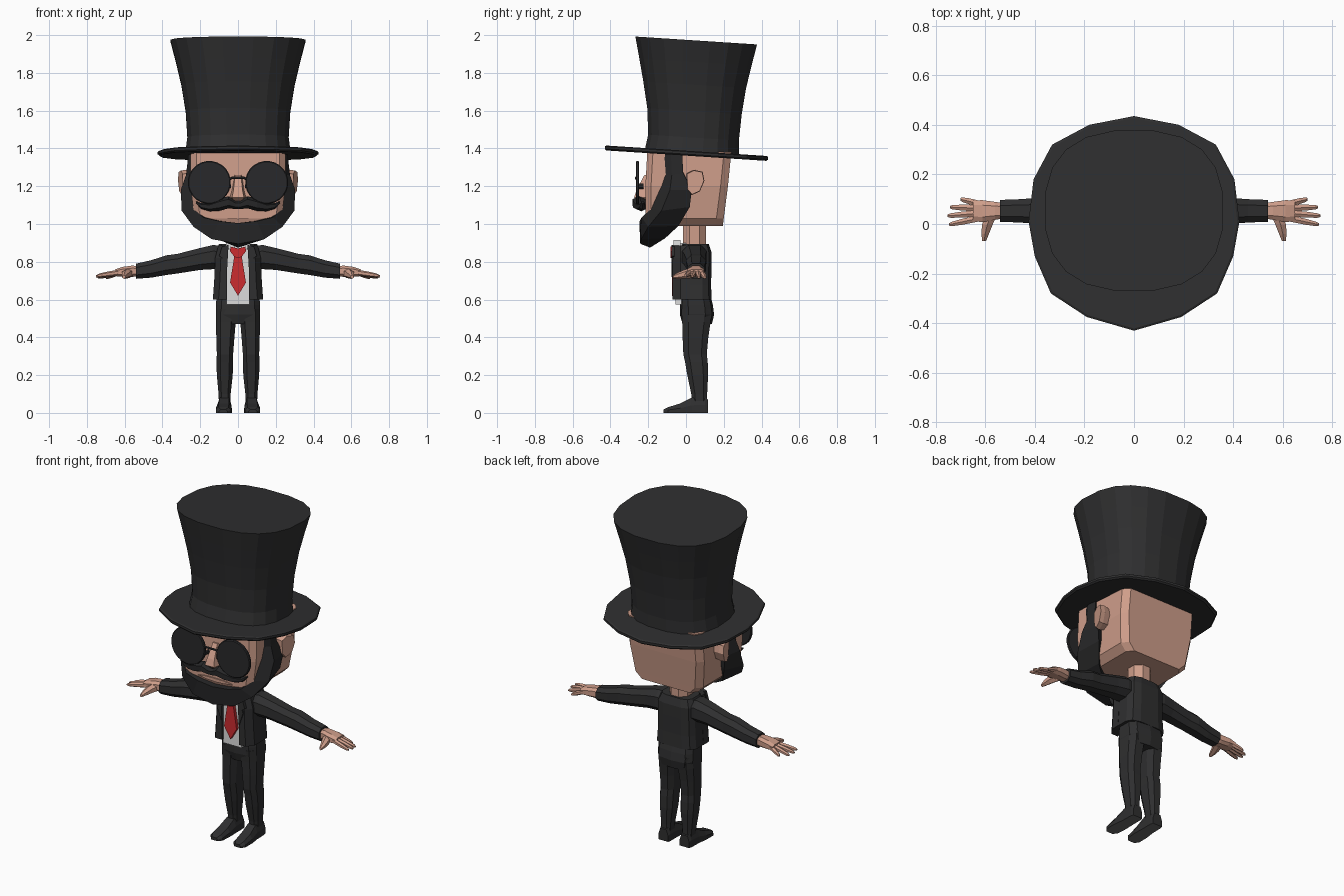
import bpy
import bmesh
import math
from mathutils import Vector

cube = bpy.data.objects.get("Cube")
if cube:
    bpy.data.objects.remove(cube, do_unlink=True)


def material(name, r, g, b):
    m = bpy.data.materials.new(name)
    m.use_nodes = True
    m.diffuse_color = (r, g, b, 1)
    m.node_tree.nodes["Principled BSDF"].inputs["Base Color"].default_value = (r, g, b, 1)
    return m


CLOTH = material("charcoal cloth", .028, .028, .029)
HAIR = material("black hair", .02, .02, .021)
SKIN = material("skin", .62, .34, .255)
WHITE = material("white shirt", .72, .72, .72)
RED = material("red tie", .6, .025, .03)
SOLE = material("grey sole", .13, .13, .13)
BLACK = material("black lens", .022, .022, .024)


def loft(name, rings, mat):
    """Skin a list of equal-length point rings and cap both ends."""
    bm = bmesh.new()
    loops = [[bm.verts.new(p) for p in ring] for ring in rings]
    n = len(loops[0])
    for a, b in zip(loops, loops[1:]):
        for i in range(n):
            j = (i + 1) % n
            bm.faces.new((a[i], a[j], b[j], b[i]))
    bm.faces.new(loops[0])
    bm.faces.new(loops[-1])
    bmesh.ops.recalc_face_normals(bm, faces=bm.faces)
    me = bpy.data.meshes.new(name)
    bm.to_mesh(me)
    bm.free()
    me.materials.append(mat)
    ob = bpy.data.objects.new(name, me)
    bpy.context.collection.objects.link(ob)
    return ob


def ring(axis, at, c1, c2, r1, r2, n=8, square=.6):
    """Rounded-square ring across an axis, with flat sides on the axes."""
    pts = []
    for i in range(n):
        t = 2 * math.pi * (i + .5) / n
        c, s = math.cos(t), math.sin(t)
        top = math.cos(math.pi / n) ** square
        u = c1 + r1 * math.copysign(abs(c) ** square, c) / top
        v = c2 + r2 * math.copysign(abs(s) ** square, s) / top
        pts.append({"x": (at, u, v), "y": (u, at, v), "z": (u, v, at)}[axis])
    return pts


def plate(name, outline, y0, y1, mat):
    return loft(name, [[(x, y, z) for x, z in outline] for y in (y0, y1)], mat)


def mirrored(half):
    """Close a half outline by reflecting it across x = 0."""
    return half + [(-x, z) for x, z in reversed(half) if x > 0]


def tilt(points, slope=.065):
    return [(x, y, z - slope * y) for x, y, z in points]


# Top hat: pointed brim and flared crown, both leaning back
brim = mirrored([(0, .435), (.18, .40), (.33, .32), (.405, .18), (.425, .01),
                 (.40, -.13), (.335, -.28), (.19, -.375), (0, -.43)])
loft("hat_brim", [tilt([(x * k, y * k, z) for x, y in brim])
                  for z, k in ((1.362, .98), (1.37, 1), (1.383, 1), (1.388, .98))], CLOTH)
crown = [(1.37, .28, .25, .03), (1.46, .268, .24, .04), (1.6, .277, .25, .045),
         (1.74, .30, .272, .046), (1.86, .328, .297, .05), (1.975, .358, .322, .054)]
loft("hat_crown", [tilt(ring("z", z, 0, cy, rx, ry, 20, .8)) for z, rx, ry, cy in crown], CLOTH)

# Head: box with cut corners, tapering to the jaw


def head_ring(z, hx, front, back, cut):
    half = [(hx - cut, back), (hx, back - cut * 1.3), (hx, front + cut), (hx - cut, front)]
    return [(x, y, z) for x, y in mirrored(half)]


loft("head", [head_ring(.99, .19, -.2, .195, .03), head_ring(1.03, .23, -.215, .2, .03),
              head_ring(1.2, .252, -.215, .222, .03), head_ring(1.38, .25, -.205, .24, .03)], SKIN)
loft("neck", [ring("z", z, 0, .045, .06, .062, 8, 1) for z in (.86, 1.02)], SKIN)
loft("nose", [[(-w, -.2, z), (-w * .7, y, z), (w * .7, y, z), (w, -.2, z)]
              for z, w, y in ((1.115, .028, -.24), (1.14, .045, -.275),
                              (1.18, .034, -.262), (1.26, .022, -.22))], SKIN)
plate("lips", mirrored([(0, 1.045), (.06, 1.045), (.115, 1.037), (.06, 1.028), (0, 1.025)]),
      -.222, -.2, SKIN)
ear = [(.0, 1.27), (.04, 1.29), (.09, 1.28), (.1, 1.23), (.075, 1.17), (.03, 1.15), (.005, 1.18)]
for side, s in (("left", 1), ("right", -1)):
    loft(side + "_ear", [[(s * (x + (y - .05) * lean), .05 + (y - .05) * k, 1.22 + (z - 1.22) * k)
                          for y, z in ear]
                         for x, k, lean in ((.23, .8, 0), (.28, .95, .2), (.305, .9, .25))], SKIN)

# Beard: one strap from sideburn to chin to sideburn
# each station gives the front, outer and back edge
stations = [((.243, -.125, 1.375), (.262, -.08, 1.375), (.258, -.02, 1.375)),
            ((.245, -.115, 1.26), (.275, -.075, 1.26), (.27, -.015, 1.27)),
            ((.245, -.15, 1.16), (.303, -.085, 1.18), (.285, .03, 1.18)),
            ((.235, -.185, 1.08), (.298, -.13, 1.07), (.27, .02, 1.09)),
            ((.185, -.235, 1.035), (.235, -.2, .985), (.22, -.04, .99)),
            ((.1, -.245, 1.015), (.14, -.237, .92), (.12, -.11, .925)),
            ((0, -.247, 1.005), (0, -.242, .895), (0, -.19, .875))]


def beard_ring(front, outer, back, s):
    inner = (back[0] * .8, back[1] - .02, back[2] + .05)
    top = (front[0] * .85, front[1] + .05, front[2])
    return [(s * x, y, z) for x, y, z in (front, outer, back, inner, top)]


loft("beard", [beard_ring(*st, 1) for st in stations]
     + [beard_ring(*st, -1) for st in reversed(stations[:-1])], HAIR)

# Moustache: curling taper on both sides
wing = [(.222, 1.115, .005), (.195, 1.095, .013), (.15, 1.09, .02),
        (.1, 1.102, .028), (.05, 1.115, .028), (.012, 1.1, .018)]
sections = [(x, z, r) for x, z, r in wing] + [(-x, z, r) for x, z, r in reversed(wing)]
loft("moustache", [ring("x", x, -.255 + abs(x) * .12, z, r * 1.25, r, 6, 1)
                   for x, z, r in sections], HAIR)

# Round dark glasses with a bridge
for side, s in (("left", 1), ("right", -1)):
    loft(side + "_lens", [ring("y", y, s * .152, 1.22, r, r, 24, 1)
                          for y, r in ((-.266, .108), (-.262, .113), (-.252, .113), (-.248, .108))], BLACK)
    loft(side + "_nose_pad", [ring("y", y, s * .042, 1.2, .006, .012, 6, 1)
                              for y in (-.26, -.225)], BLACK)
loft("glasses_bridge", [ring("x", x, y, z, .006, .006, 6, 1) for x, y, z in
                        ((-.06, -.256, 1.23), (-.03, -.265, 1.245),
                         (.03, -.265, 1.245), (.06, -.256, 1.23))], BLACK)

# Jacket body, open front panels, shirt, collar and tie
loft("jacket_body", [ring("z", z, 0, cy, rx, ry, 12, .55) for z, rx, ry, cy in
                     ((.6, .132, .09, .045), (.68, .125, .088, .045), (.78, .122, .092, .043),
                      (.85, .122, .088, .047), (.895, .1, .07, .05))], CLOTH)
plate("shirt", mirrored([(0, .9), (.055, .9), (.062, .72), (.062, .575), (0, .575)]),
      -.055, .0, WHITE)
for side, s in (("left", 1), ("right", -1)):
    loft(side + "_jacket_front", [[(s * x, y, z) for x, y in
                                   ((inner, front), (outer - .03, front), (outer, -.03), (outer, .02), (inner, .0))]
                                  for z, inner, outer, front in
                                  ((.6, .058, .133, -.072), (.7, .058, .126, -.072),
                                   (.82, .06, .121, -.07), (.885, .05, .105, -.06))], CLOTH)
    plate(side + "_lapel", [(s * x, z) for x, z in
                            ((.05, .89), (.085, .88), (.1, .83), (.082, .82), (.088, .8), (.06, .72))],
          -.078, -.06, CLOTH)
    plate(side + "_collar", [(s * x, z) for x, z in
                             ((.012, .885), (.035, .86), (.066, .88), (.062, .915), (.03, .915))],
          -.066, -.03, WHITE)
plate("tie_blade", mirrored([(0, .845), (.017, .845), (.042, .69), (0, .62)]), -.074, -.05, RED)
plate("tie_knot", mirrored([(0, .87), (.04, .88), (.042, .855), (.018, .825), (0, .82)]),
      -.082, -.05, RED)

# Trousers: hips with a seat
loft("hips", [ring("z", z, 0, cy, rx, ry, 10, .6) for z, rx, ry, cy in
              ((.47, .1, .075, .06), (.52, .117, .088, .058),
               (.57, .117, .085, .055), (.63, .112, .075, .05))], CLOTH)

finger_specs = [("index_finger", .022, -.002, .745, .738), ("middle_finger", .043, .033, .752, .735),
                ("ring_finger", .064, .068, .742, .73), ("little_finger", .083, .1, .7, .728)]
for side, s in (("left", 1), ("right", -1)):
    # Leg
    loft(side + "_leg", [ring("z", z, s * cx, cy, rx, ry, 8, .7) for z, cx, cy, rx, ry in
                         ((.05, .071, .072, .03, .04), (.1, .071, .07, .032, .042),
                          (.2, .07, .062, .042, .055), (.27, .07, .055, .044, .06),
                          (.31, .069, .048, .043, .062), (.4, .067, .05, .048, .068),
                          (.48, .064, .055, .052, .075), (.55, .062, .055, .054, .08))], CLOTH)
    # Shoe with a grey sole
    shoe = loft(side + "_shoe", [[(s * (cx - w), y, 0), (s * (cx + w), y, 0), (s * (cx + w), y, h * .5),
                                  (s * (cx + w * .65), y, h), (s * (cx - w * .65), y, h),
                                  (s * (cx - w), y, h * .5)]
                                 for y, cx, w, h in
                                 ((-.118, .078, .022, .018), (-.095, .077, .04, .03), (-.03, .075, .042, .05),
                                  (.03, .072, .037, .08), (.1, .071, .036, .085), (.117, .071, .032, .07))], CLOTH)
    shoe.data.materials.append(SOLE)
    for f in shoe.data.polygons:
        f.material_index = int(f.normal.z < -.9)
    # Sleeve
    loft(side + "_sleeve", [ring("x", s * x, cy, z, ry, rz, 8, .8) for x, cy, z, ry, rz in
                            ((.07, .045, .82, .06, .06), (.13, .045, .825, .066, .064),
                             (.2, .047, .815, .058, .058), (.32, .052, .79, .05, .052),
                             (.38, .053, .782, .053, .052), (.46, .053, .762, .047, .046),
                             (.54, .053, .75, .044, .04))], CLOTH)
    # Hand with thumb and splayed fingers
    loft(side + "_palm", [ring("x", s * x, cy, z, ry, rz, 8, .7) for x, cy, z, ry, rz in
                          ((.52, .053, .75, .03, .026), (.56, .053, .75, .036, .03),
                           (.61, .052, .747, .044, .026), (.65, .053, .742, .042, .018))], SKIN)
    loft(side + "_thumb", [ring("y", y, s * x, z, r, r, 6, 1) for y, x, z, r in
                           ((.04, .575, .742, .024), (-.005, .592, .735, .021),
                            (-.04, .6, .727, .015), (-.068, .604, .72, .008))], SKIN)
    for name, y0, y1, tip, z1 in finger_specs:
        loft(side + "_" + name, [ring("x", s * (.63 + (tip - .63) * t), y0 + (y1 - y0) * t,
                                      .743 + (z1 - .755) * t, r, r, 6, 1)
                                 for t, r in ((0, .013), (.55, .012), (.9, .009), (1, .005))], SKIN)
